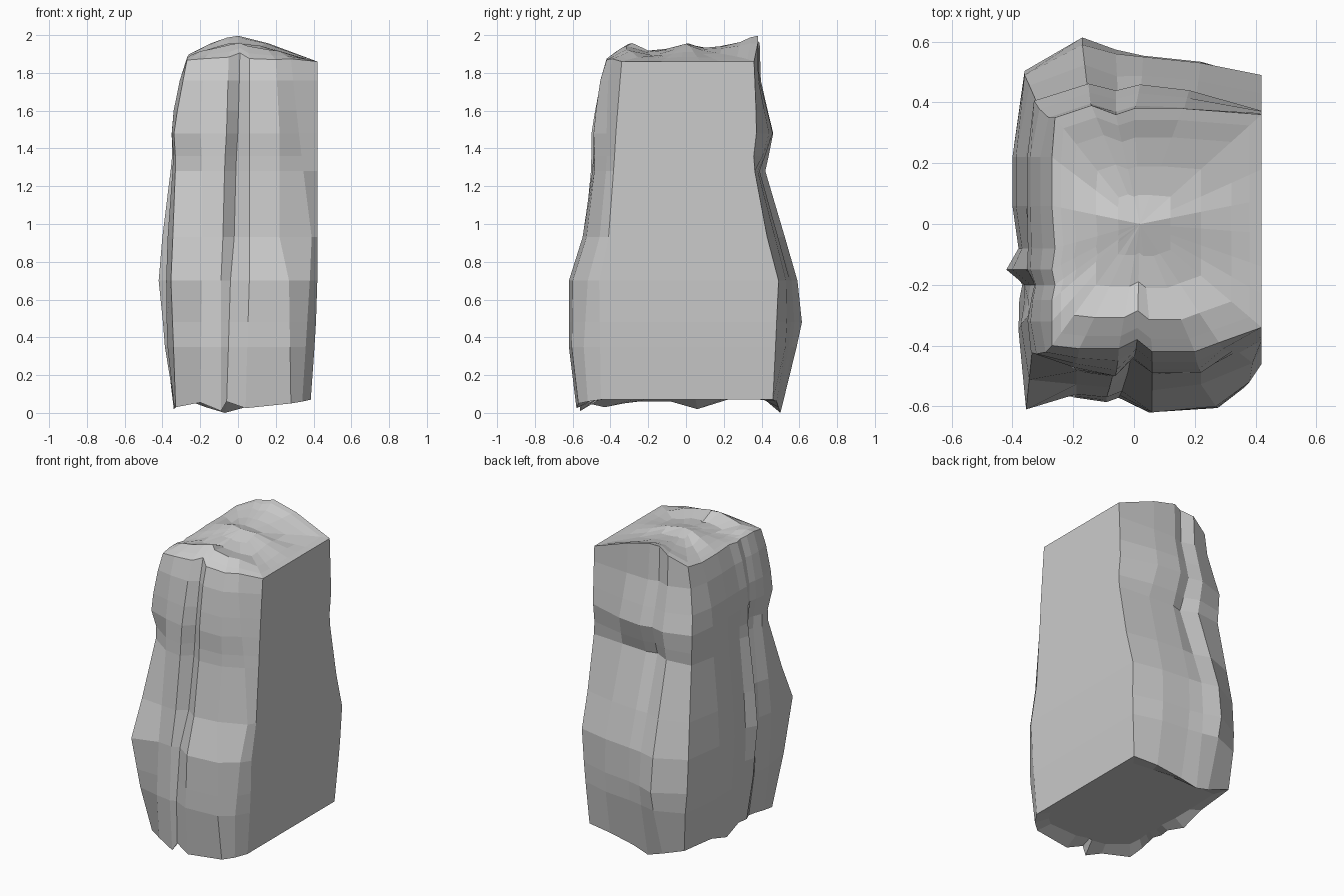
import bpy, bmesh


def lerp(table, t):
    """Piecewise linear lookup in a list of (key, value) pairs."""
    if t <= table[0][0]:
        return table[0][1]
    for (a, va), (b, vb) in zip(table, table[1:]):
        if t <= b:
            return va + (vb - va) * (t - a) / (b - a)
    return table[-1][1]


# Side silhouettes: (height, position)
FRONT = [(.05, -.57), (.35, -.61), (.7, -.61), (1.05, -.53), (1.5, -.50), (1.75, -.46), (1.87, -.42)]
BACK = [(.05, .48), (.35, .52), (.7, .53), (.95, .475), (1.28, .40), (1.36, .425), (1.48, .46),
        (1.6, .43), (1.75, .39), (1.87, .38)]
LEFT = [(.05, -.34), (.35, -.38), (.7, -.40), (1, -.385), (1.4, -.345), (1.53, -.355),
        (1.8, -.30), (1.87, -.27)]
RIGHT = [(.05, .385), (.35, .405), (.6, .42), (2, .42)]

# Crown silhouettes: height along y, and how much of it remains along x
CROWN_Y = [(-.43, 1.87), (-.35, 1.93), (-.29, 1.965), (-.2, 1.915), (-.1, 1.93), (.02, 1.965),
           (.1, 1.93), (.25, 1.95), (.36, 2.0), (.4, 2.0)]
CROWN_X = [(-.28, .2), (-.2, .55), (-.1, .8), (-.02, 1), (.1, .85), (.42, 0)]

# Heights at which the columns of each side are given
FRONT_KEYS = (.05, .7, .93, 1.33, 1.5, 1.87)
BACK_KEYS = (.05, .48, .7, 1.28, 1.5, 1.87)

# Vertical ridges and grooves: position along the side, relief, foot height
front_cols = [
    ((-.33, -.355, -.345, -.33, -.34, -.27), (.14, 0, .045, .14, .07, .02), .03),
    ((-.20, -.19, -.19, -.19, -.20, -.18), (.03, .05, .03, .03, .03, .01), .055),
    ((-.09, -.09, -.08, -.07, -.06, -.05), (.01, .04, .02, .01, 0, .01), .01),
    ((-.06, -.04, -.02, -.01, 0, .01), (.02, .06, .07, .07, .06, .04), .06),
    ((.04, .06, .06, .06, .06, .06), (-.01, -.01, .01, .02, .01, 0), .025),
    ((.28, .27, .22, .22, .22, .20), (0, .01, .03, .03, .01, 0), .05),
    ((.34, .38, .39, .34, .32, .28), (.05, .09, .10, .09, .08, .03), .06),
]
right_cols = [
    ((-.45, -.46, -.41, -.38, -.37, -.34), 0, .07),
    (-.23, 0, .07),
    (-.14, 0, .07),
    (-.03, 0, .07),
    (.08, 0, .07),
    (.18, 0, .07),
    ((.46, .49, .43, .355, .375, .36), 0, .07),
]
back_cols = [
    ((.22, .22, .22, .20, .18, .16), (0, .01, 0, -.02, -.02, 0), .06),
    ((.04, .03, .03, .02, .02, 0), (.01, .03, .02, -.01, 0, 0), .03),
    ((-.07, -.06, -.06, -.05, -.06, -.06), (.02, .05, .03, -.03, -.02, -.02), .00),
    ((-.17, -.17, -.17, -.15, -.15, -.14), (.01, .09, .06, .02, 0, .01), .03),
    ((-.33, -.36, -.36, -.32, -.33, -.26), (.01, -.02, -.04, 0, -.06, -.03), .09),
]
left_cols = [
    (.22, 0, .07),
    (.06, 0, .02),
    (-.08, (.01, .01, .02, .02, 0, .01), .06),
    (-.15, (0, -.01, -.02, 0, 0, 0), .06),
    (-.20, (.02, .02, .04, .06, .02, .01), .06),
    (-.25, (.01, .01, .04, .04, .01, 0), .06),
    ((-.33, -.34, -.35, -.30, -.32, -.32), (0, .01, .02, .01, 0, 0), .05),
]
SIDES = [(front_cols, FRONT, FRONT_KEYS, True), (right_cols, RIGHT, FRONT_KEYS, False),
         (back_cols, BACK, BACK_KEYS, True), (left_cols, LEFT, BACK_KEYS, False)]


def at_height(values, keys, z):
    """A column value at height z; a single number stays constant."""
    return lerp(list(zip(keys, values)), z) if isinstance(values, tuple) else values


def outline(z):
    """Cross-section of the stone at height z."""
    pts = []
    for cols, profile, keys, along_x in SIDES:
        for pos, relief, _ in cols:
            p = at_height(pos, keys, z)
            d = lerp(profile, z) + at_height(relief, keys, z)
            pts.append((p, d) if along_x else (d, p))
    return pts


def crown(x, y):
    return 1.86 + (lerp(CROWN_Y, y) - 1.86) * lerp(CROWN_X, x)


bm = bmesh.new()


def ring(points):
    return [bm.verts.new(p) for p in points]


def bridge(lower, upper):
    n = len(lower)
    for i in range(n):
        j = (i + 1) % n
        bm.faces.new((lower[i], lower[j], upper[j], upper[i]))


# Flat underside and chipped foot
foot = outline(.05)
feet = [c[2] for side in SIDES for c in side[0]]
rings = [ring([(.05 + (x - .05) * .85, y * .85, .07) for x, y in foot]),
         ring([(x, y, z) for (x, y), z in zip(foot, feet)])]
bm.faces.new(list(reversed(rings[0])))

# Walls
for z in (.35, .48, .7, .93, 1.28, 1.36, 1.48, 1.6, 1.76):
    rings.append(ring([(x, y, z) for x, y in outline(z)]))

# Uneven crown
rim = outline(1.87)
for s in (1, .9, .75, .5, .25):
    pts = [(.02 + (x - .02) * s, y * s) for x, y in rim]
    rings.append(ring([(x, y, crown(x, y)) for x, y in pts]))
for a, b in zip(rings, rings[1:]):
    bridge(a, b)
tip = bm.verts.new((.02, 0, crown(.02, 0)))
top = rings[-1]
for i in range(len(top)):
    bm.faces.new((top[i], top[(i + 1) % len(top)], tip))

bmesh.ops.recalc_face_normals(bm, faces=bm.faces)
mesh = bpy.data.meshes.new("rock_pillar")
bm.to_mesh(mesh)
bm.free()
bpy.context.collection.objects.link(bpy.data.objects.new("rock_pillar", mesh))
